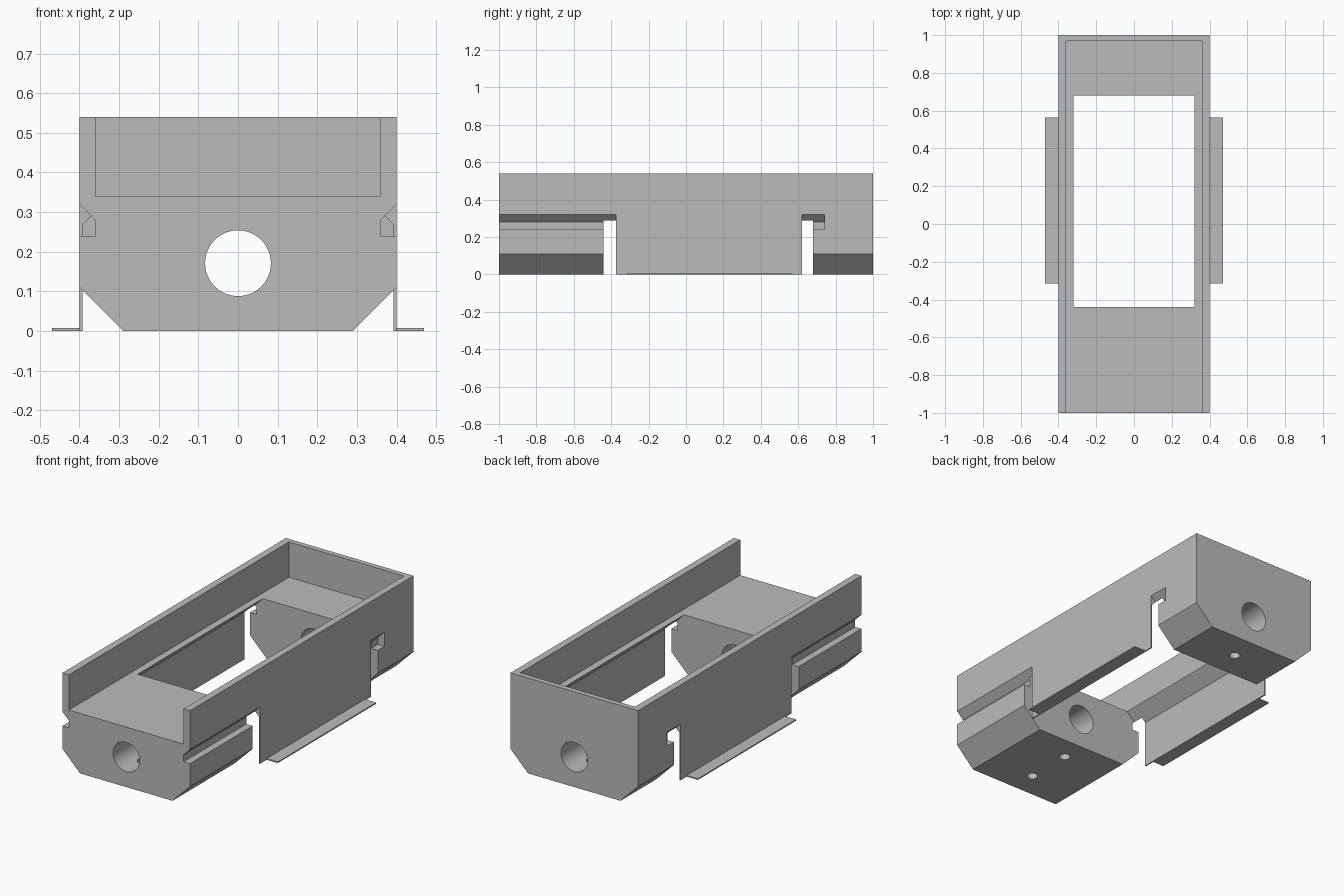
import bpy
import bmesh
import math
from mathutils import Matrix

cube = bpy.data.objects.get("Cube")
if cube:
    bpy.data.objects.remove(cube, do_unlink=True)

grey = bpy.data.materials.new("plain_grey")
grey.use_nodes = True
COLOUR = (0.5, 0.5, 0.5, 1)
grey.diffuse_color = COLOUR
grey.node_tree.nodes["Principled BSDF"].inputs["Base Color"].default_value = COLOUR


def finish(name, bm):
    bmesh.ops.recalc_face_normals(bm, faces=bm.faces)
    mesh = bpy.data.meshes.new(name)
    bm.to_mesh(mesh)
    bm.free()
    mesh.materials.append(grey)
    obj = bpy.data.objects.new(name, mesh)
    bpy.context.collection.objects.link(obj)
    return obj


def prism(name, profile, y0, y1, side=1):
    """Extrude an (x, z) profile along y, flipped in x when side is -1."""
    bm = bmesh.new()
    face = bm.faces.new([bm.verts.new((side * x, y0, z)) for x, z in profile])
    ext = bmesh.ops.extrude_face_region(bm, geom=[face])["geom"]
    verts = [v for v in ext if isinstance(v, bmesh.types.BMVert)]
    bmesh.ops.translate(bm, verts=verts, vec=(0, y1 - y0, 0))
    return finish(name, bm)


def rect(x0, x1, z0, z1):
    return [(x0, z0), (x1, z0), (x1, z1), (x0, z1)]


def cylinder(name, radius, depth, centre, along_y=False):
    bm = bmesh.new()
    turn = Matrix.Rotation(math.pi / 2 if along_y else 0, 4, "X")
    bmesh.ops.create_cone(bm, cap_ends=True, segments=48, radius1=radius,
                          radius2=radius, depth=depth,
                          matrix=Matrix.Translation(centre) @ turn)
    return finish(name, bm)


def cut(target, cutter):
    cutter.hide_render = True
    mod = target.modifiers.new("cut", "BOOLEAN")
    mod.operation = "DIFFERENCE"
    mod.solver = "EXACT"
    mod.object = cutter
    bpy.context.view_layer.objects.active = target
    bpy.ops.object.modifier_apply(modifier=mod.name)
    bpy.data.objects.remove(cutter, do_unlink=True)


FRONT_Y, BACK_Y = -0.44, 0.68          # ends of the central window
SKIRT_FRONT, SKIRT_BACK = -0.375, 0.62  # ends of the thin side skirts
SKIRT_IN = 0.393

body = prism("housing_body", rect(-0.4, 0.4, 0, 0.54), -1, 1)

# Tray recess, open at the front
cut(body, prism("tray_cutter", rect(-0.36, 0.36, 0.34, 0.7), -1.1, 0.97))

# Central window, flaring outward below the ledges
half = [(0.32, 0.4), (0.32, 0.34), (SKIRT_IN, 0.267), (SKIRT_IN, -0.1)]
window = half + [(-x, z) for x, z in reversed(half)]
cut(body, prism("window_cutter", window, FRONT_Y, BACK_Y))

chamfer = [(0.19, -0.1), (0.5, -0.1), (0.5, 0.21)]
groove = [(0.36, 0.24), (0.45, 0.24), (0.45, 0.37), (0.36, 0.28)]
gap = [(0.36, -0.1), (0.45, -0.1), (0.45, 0.37), (0.36, 0.28)]
for side in (1, -1):
    # Gaps between end blocks and skirts
    cut(body, prism("gap_cutter", gap, FRONT_Y, SKIRT_FRONT, side))
    cut(body, prism("gap_cutter", gap, SKIRT_BACK, BACK_Y, side))
    # Side grooves
    cut(body, prism("groove_cutter", groove, -1.1, -0.41, side))
    cut(body, prism("groove_cutter", groove, 0.65, 0.74, side))
    # Sloped lower edges of the end blocks
    cut(body, prism("chamfer_cutter", chamfer, -1.1, -0.41, side))
    cut(body, prism("chamfer_cutter", chamfer, 0.65, 1.1, side))

# Lengthwise bore and the small screw holes below it
cut(body, cylinder("bore_cutter", 0.083, 2.4, (0, 0, 0.171), True))
for y in (-0.85, -0.58, 0.84):
    cut(body, cylinder("screw_cutter", 0.029, 0.24, (0, y, 0.04)))

bpy.ops.object.select_all(action="DESELECT")
body.select_set(True)
bpy.context.view_layer.objects.active = body
bpy.ops.object.shade_smooth_by_angle(angle=math.radians(30))

# Thin flanges at the foot of the skirts
for side, name in ((1, "left_flange"), (-1, "right_flange")):
    prism(name, rect(SKIRT_IN, 0.47, 0, 0.007), -0.315, 0.565, side)
